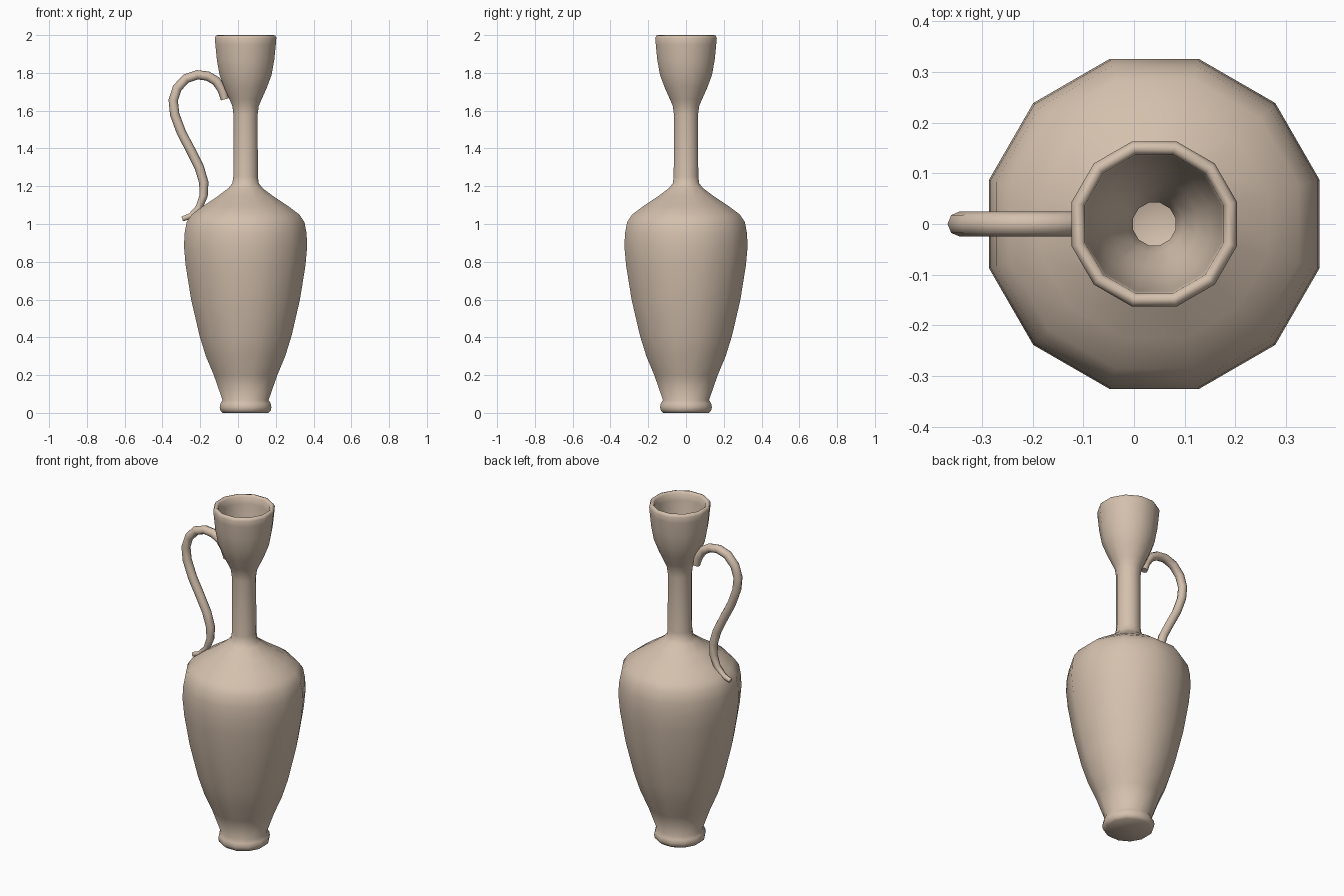
import bpy
import bmesh
from math import cos, sin, pi, radians
from mathutils import Vector

cube = bpy.data.objects.get("Cube")
if cube:
    bpy.data.objects.remove(cube, do_unlink=True)

SIDES = 12
AXIS_X = 0.04

# Fired clay material
clay = bpy.data.materials.new("warm clay")
clay.use_nodes = True
color = (0.66, 0.53, 0.42, 1)
clay.diffuse_color = color
bsdf = clay.node_tree.nodes["Principled BSDF"]
bsdf.inputs["Base Color"].default_value = color
bsdf.inputs["Roughness"].default_value = 0.8


def finish(obj, angle):
    """Give the part its clay and smooth shading."""
    obj.data.materials.append(clay)
    bpy.ops.object.select_all(action="DESELECT")
    obj.select_set(True)
    bpy.context.view_layer.objects.active = obj
    bpy.ops.object.shade_smooth_by_angle(angle=radians(angle))


def lathe(name, profile):
    """Turn a (flat radius, height) profile into a twelve-sided vessel."""
    bm = bmesh.new()
    turn = pi / SIDES
    verts = [bm.verts.new((r * cos(turn) / cos(turn), r * sin(turn) / cos(turn), z))
             for r, z in profile]
    edges = [bm.edges.new(pair) for pair in zip(verts, verts[1:])]
    bmesh.ops.spin(bm, geom=verts + edges, cent=(0, 0, 0), axis=(0, 0, 1),
                   angle=2 * pi, steps=SIDES)
    bmesh.ops.remove_doubles(bm, verts=bm.verts, dist=0.0005)
    bmesh.ops.recalc_face_normals(bm, faces=bm.faces)
    mesh = bpy.data.meshes.new(name)
    bm.to_mesh(mesh)
    bm.free()
    obj = bpy.data.objects.new(name, mesh)
    obj.location.x = AXIS_X
    bpy.context.collection.objects.link(obj)
    finish(obj, 60)
    return obj


# Vessel: foot, belly, shoulder, neck and cup, then back down the inside
outside = [
    (0, 0), (0.12, 0), (0.133, 0.012), (0.137, 0.03), (0.133, 0.05),
    (0.122, 0.068), (0.168, 0.2), (0.21, 0.3), (0.244, 0.41), (0.288, 0.6),
    (0.317, 0.78), (0.326, 0.88), (0.323, 0.95), (0.312, 1.01), (0.285, 1.05),
    (0.225, 1.095), (0.15, 1.145), (0.09, 1.19), (0.07, 1.215), (0.065, 1.25),
    (0.064, 1.58), (0.07, 1.625), (0.085, 1.66), (0.112, 1.72), (0.138, 1.79),
    (0.152, 1.87), (0.16, 1.95), (0.163, 1.985), (0.157, 1.998),
]
inside = [
    (0.146, 2.0), (0.137, 1.99), (0.133, 1.95), (0.125, 1.87), (0.11, 1.79),
    (0.085, 1.72), (0.055, 1.65), (0.042, 1.6), (0.042, 1.22), (0.12, 1.13),
    (0.27, 1.02), (0.297, 0.9), (0.26, 0.6), (0.18, 0.3), (0.1, 0.08), (0, 0.06),
]
lathe("vessel", outside + inside)

# Handle: a hooked, swept rod tapering to its lower tip
path = [
    (-0.07, 1.66), (-0.083, 1.71), (-0.115, 1.757), (-0.16, 1.783),
    (-0.215, 1.79), (-0.275, 1.77), (-0.322, 1.72), (-0.343, 1.655),
    (-0.335, 1.58), (-0.3, 1.485), (-0.25, 1.39), (-0.205, 1.3),
    (-0.181, 1.22), (-0.182, 1.15), (-0.207, 1.085), (-0.25, 1.042),
    (-0.295, 1.027),
]
bm = bmesh.new()
rings = []
for i, (x, z) in enumerate(path):
    before, after = path[max(i - 1, 0)], path[min(i + 1, len(path) - 1)]
    along = Vector((after[0] - before[0], 0, after[1] - before[1])).normalized()
    across = Vector((-along.z, 0, along.x))
    left = len(path) - 1 - i
    size = 0.025 if left > 3 else 0.013 + 0.003 * left
    size = 0.021 if i == 0 else size
    rings.append([bm.verts.new(Vector((x, 0, z)) + size * (
        across * cos(k * pi / 4) + Vector((0, sin(k * pi / 4), 0))))
        for k in range(8)])
for a, b in zip(rings, rings[1:]):
    for k in range(8):
        n = (k + 1) % 8
        bm.faces.new((a[k], a[n], b[n], b[k]))
bm.faces.new(rings[0])
bm.faces.new(rings[-1])
bmesh.ops.recalc_face_normals(bm, faces=bm.faces)
handle_mesh = bpy.data.meshes.new("handle")
bm.to_mesh(handle_mesh)
bm.free()
handle = bpy.data.objects.new("handle", handle_mesh)
bpy.context.collection.objects.link(handle)
finish(handle, 60)
